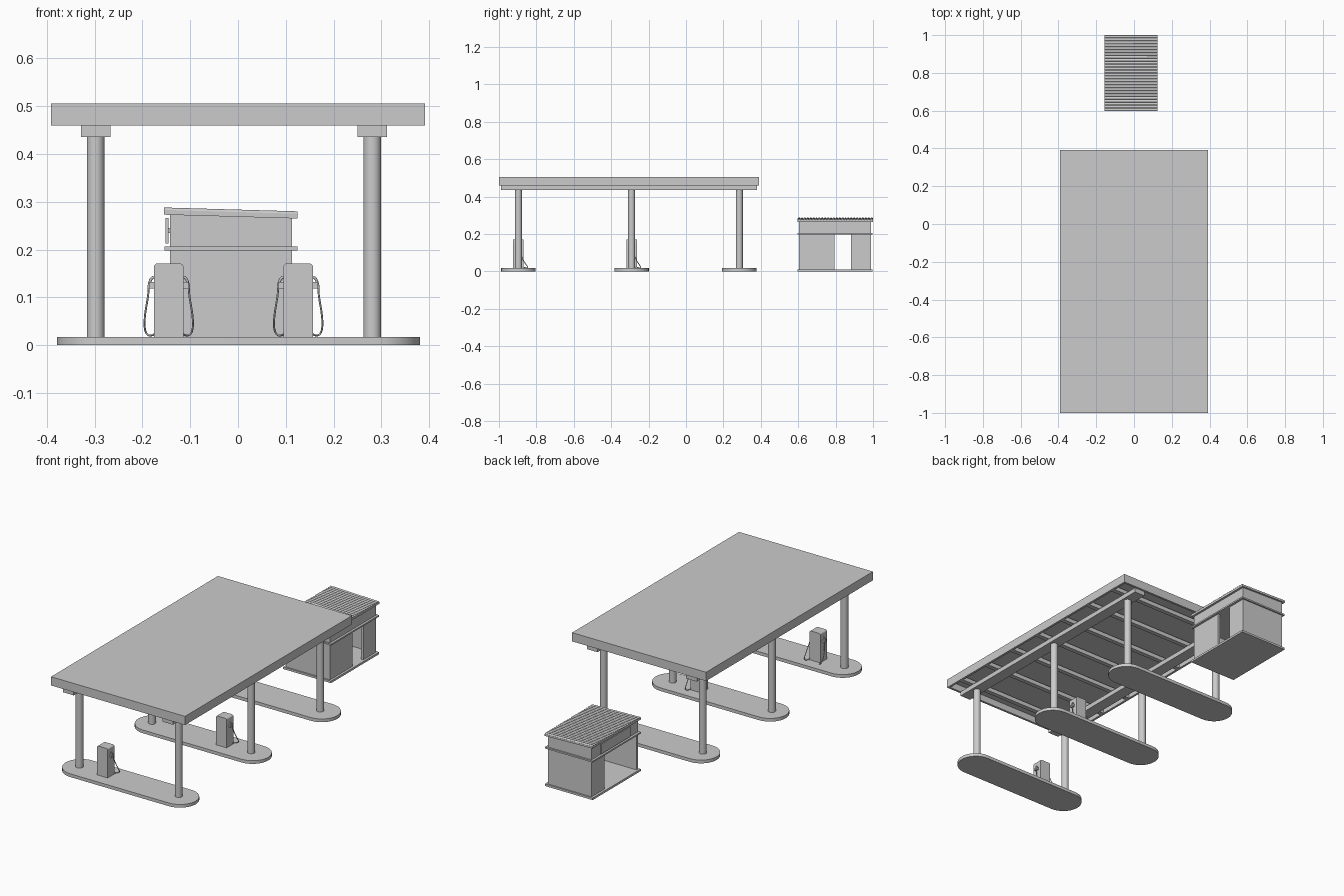
import bpy, bmesh, math
from mathutils import Vector

if "Cube" in bpy.data.objects:
    bpy.data.objects.remove(bpy.data.objects["Cube"])


def finish(name, bm, smooth=False):
    bmesh.ops.recalc_face_normals(bm, faces=bm.faces)
    me = bpy.data.meshes.new(name)
    bm.to_mesh(me)
    bm.free()
    ob = bpy.data.objects.new(name, me)
    bpy.context.collection.objects.link(ob)
    if smooth:
        bpy.ops.object.select_all(action='DESELECT')
        ob.select_set(True)
        bpy.context.view_layer.objects.active = ob
        bpy.ops.object.shade_smooth_by_angle(angle=math.radians(35))
    return ob


def box(name, x, y, z):
    bm = bmesh.new()
    bmesh.ops.create_cube(bm, size=1)
    for v in bm.verts:
        v.co = Vector([(a + b) / 2 + c * (b - a) for (a, b), c in zip((x, y, z), v.co)])
    return finish(name, bm)


def prism(name, pts, offset, smooth=False):
    bm = bmesh.new()
    f = bm.faces.new([bm.verts.new(p) for p in pts])
    new = bmesh.ops.extrude_face_region(bm, geom=[f], use_keep_orig=True)
    bmesh.ops.translate(bm, vec=offset, verts=[g for g in new['geom'] if isinstance(g, bmesh.types.BMVert)])
    return finish(name, bm, smooth)


def tube(name, pts, r):
    cu = bpy.data.curves.new(name, 'CURVE')
    cu.dimensions = '3D'
    cu.bevel_depth = r
    cu.bevel_resolution = 2
    cu.use_fill_caps = True
    sp = cu.splines.new('NURBS')
    sp.points.add(len(pts) - 1)
    for p, co in zip(sp.points, pts):
        p.co = (*co, 1)
    sp.use_endpoint_u = True
    sp.order_u = 4
    sp.resolution_u = 6
    ob = bpy.data.objects.new(name, cu)
    bpy.context.collection.objects.link(ob)
    return ob


COLS_X = (-0.298, 0.281)
ISLANDS_Y = (-0.896, -0.291, 0.285)

# Canopy: roof panel, four fascia boards, cross purlins and two long beams
box('canopy_roof', (-0.391, 0.391), (-1, 0.391), (0.495, 0.506))
for s in (-1, 1):
    box('canopy_side_fascia', sorted((s * 0.391, s * 0.379)), (-1, 0.391), (0.46, 0.495))
for y in (-1, 0.379):
    box('canopy_end_fascia', (-0.379, 0.379), (y, y + 0.012), (0.46, 0.495))
for i in range(7):
    y = -0.9 + i * 0.198
    box('canopy_purlin', (-0.379, 0.379), (y - 0.012, y + 0.012), (0.46, 0.482))
for x in COLS_X:
    box('canopy_beam', (x - 0.031, x + 0.031), (-0.988, 0.38), (0.436, 0.46))

# Islands with rounded ends, each carrying two round columns
for y in ISLANDS_Y:
    r = 0.092
    pts = []
    for cx, a0 in ((0.289, -90), (-0.287, 90)):
        for i in range(17):
            a = math.radians(a0 + i * 180 / 16)
            pts.append((cx + r * math.cos(a), y + r * math.sin(a), 0))
    prism('pump_island', pts, (0, 0, 0.017), True)
    for x in COLS_X:
        bm = bmesh.new()
        bmesh.ops.create_cone(bm, cap_ends=True, segments=24, radius1=0.0185, radius2=0.0185, depth=0.42)
        bmesh.ops.translate(bm, vec=(x, y, 0.226), verts=bm.verts)
        finish('canopy_column', bm, True)


# Fuel pump: cabinet with rounded top corners, nozzles and hoses on both sides
def pump(px, py):
    pts = [(px - 0.031, py - 0.028, 0.017), (px + 0.031, py - 0.028, 0.017)]
    for sx, a0 in ((1, 0), (-1, 90)):
        for i in range(5):
            a = math.radians(a0 + i * 22.5)
            pts.append((px + sx * 0.023 + 0.008 * math.cos(a), py - 0.028, 0.163 + 0.008 * math.sin(a)))
    prism('pump_cabinet', pts, (0, 0.056, 0), True)
    for s in (-1, 1):
        def at(x, y, z):
            return (px + s * x, py + y, z)
        xs = sorted((px + s * 0.03, px + s * 0.041))
        box('nozzle_holder', xs, (py - 0.01, py + 0.012), (0.118, 0.132))
        tube('pump_nozzle', [at(0.031, 0, 0.142), at(0.036, 0, 0.142),
                             at(0.04, 0.003, 0.135), at(0.042, 0.006, 0.12)], 0.003)
        tube('pump_hose', [at(0.042, 0.006, 0.122), at(0.042, 0.008, 0.105), at(0.05, 0.018, 0.07),
                           at(0.052, 0.045, 0.03), at(0.042, 0.055, 0.018),
                           at(0.034, 0.035, 0.02), at(0.029, 0.02, 0.024)], 0.002)


pump(-0.145, ISLANDS_Y[0])
pump(0.126, ISLANDS_Y[1])

# Booth floor and walls; left side mostly open, right side with a doorway
box('booth_floor', (-0.154, 0.125), (0.597, 0.998), (0, 0.011))
box('booth_front_wall', (-0.142, 0.113), (0.605, 0.617), (0.011, 0.2))
box('booth_back_wall', (-0.142, 0.113), (0.978, 0.99), (0.011, 0.2))
box('booth_right_wall', (0.101, 0.113), (0.617, 0.795), (0.011, 0.2))
box('booth_right_rear_wall', (0.101, 0.113), (0.883, 0.978), (0.011, 0.2))
box('booth_left_rear_wall', (-0.142, -0.13), (0.883, 0.978), (0.011, 0.2))

# Booth ledge, upper band and blank sign on the left side
box('booth_ledge', (-0.154, 0.125), (0.597, 0.998), (0.198, 0.206))
prism('booth_upper_band', [(-0.142, 0.605, 0.206), (0.113, 0.605, 0.206),
                           (0.113, 0.605, 0.268), (-0.142, 0.605, 0.276)], (0, 0.385, 0))
box('booth_sign', (-0.152, -0.145), (0.68, 0.92), (0.213, 0.266))
for y in (0.72, 0.88):
    box('sign_bracket', (-0.146, -0.141), (y - 0.005, y + 0.005), (0.235, 0.245))

# Sloping roof slab with rounded ridges running down the slope
prism('booth_roof', [(-0.155, 0.597, 0.273), (0.125, 0.597, 0.265),
                     (0.125, 0.597, 0.275), (-0.155, 0.597, 0.283)], (0, 0.403, 0))
RIDGES = 26
step = 0.403 / RIDGES
for i in range(RIDGES):
    y = 0.597 + (i + 0.5) * step
    arc = [(-0.155, y + 0.45 * step * math.cos(a), 0.2825 + 0.0055 * math.sin(a))
           for a in (math.pi * k / 6 for k in range(7))]
    prism('roof_ridge', arc, (0.28, 0, -0.008), True)
